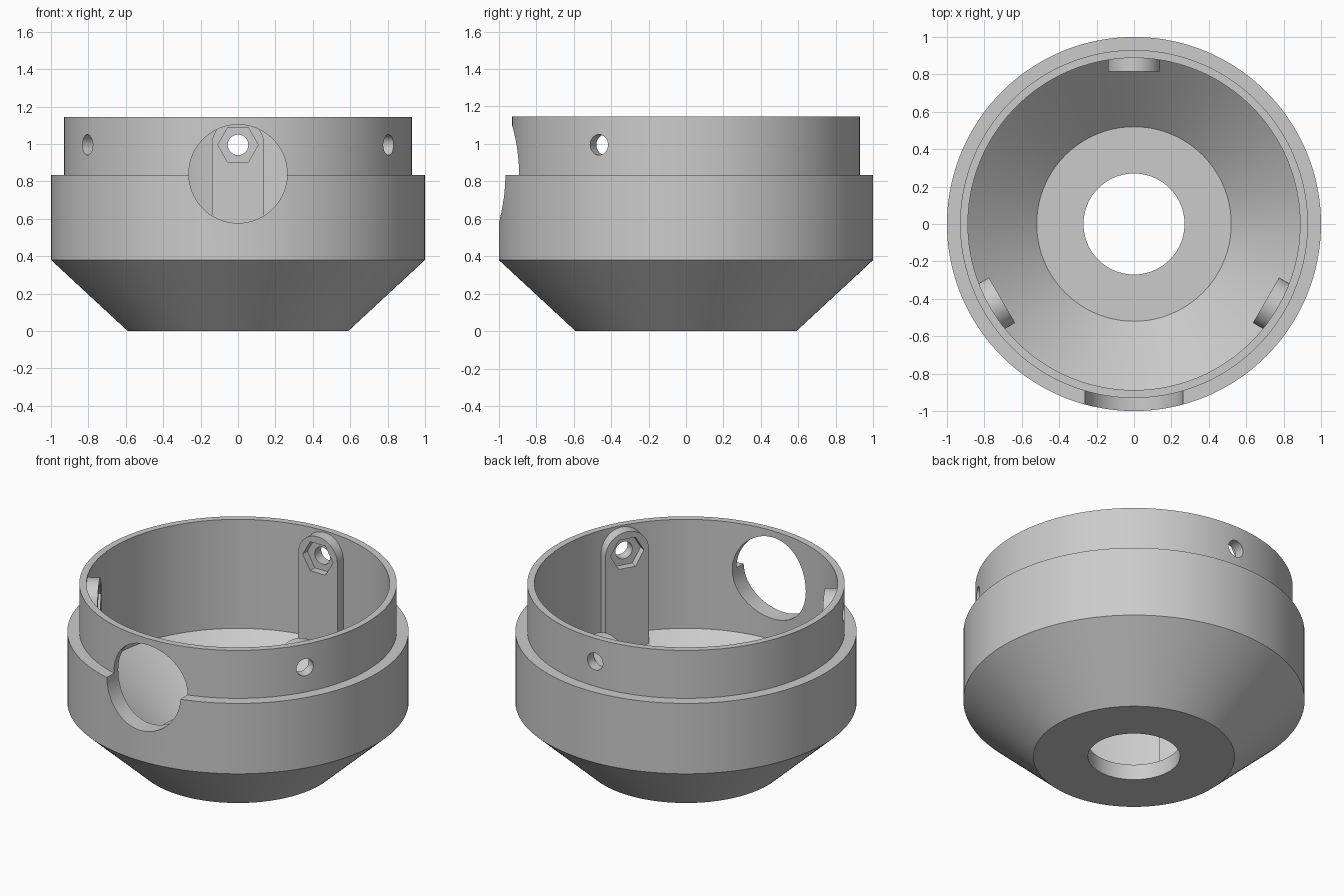
import bpy, bmesh
from math import sin, cos, pi, tau
from mathutils import Matrix

if "Cube" in bpy.data.objects:
    bpy.data.objects.remove(bpy.data.objects["Cube"])

SEGMENTS = 144
HOLE_Z = 0.995

grey = bpy.data.materials.new("light grey plastic")
grey.use_nodes = True
grey.diffuse_color = (0.6, 0.6, 0.6, 1)
grey.node_tree.nodes["Principled BSDF"].inputs["Base Color"].default_value = (0.6, 0.6, 0.6, 1)


def finish(name, bm):
    bmesh.ops.recalc_face_normals(bm, faces=bm.faces[:])
    mesh = bpy.data.meshes.new(name)
    bm.to_mesh(mesh)
    bm.free()
    mesh.materials.append(grey)
    obj = bpy.data.objects.new(name, mesh)
    bpy.context.collection.objects.link(obj)
    return obj


def lathe(name, profile):
    """Revolve a closed (radius, height) profile about z."""
    bm = bmesh.new()
    rings = [[bm.verts.new((r * cos(tau * i / SEGMENTS), r * sin(tau * i / SEGMENTS), z))
              for r, z in profile] for i in range(SEGMENTS)]
    n = len(profile)
    for i, ring in enumerate(rings):
        after = rings[(i + 1) % SEGMENTS]
        for j in range(n):
            k = (j + 1) % n
            bm.faces.new((ring[j], ring[k], after[k], after[j]))
    return finish(name, bm)


def prism(name, outline, near, far, turn=0):
    """Extrude an (x, z) outline along y, then turn it about z."""
    bm = bmesh.new()
    face = bm.faces.new([bm.verts.new((x, near, z)) for x, z in outline])
    moved = bmesh.ops.extrude_face_region(bm, geom=[face])["geom"]
    bmesh.ops.translate(bm, vec=(0, far - near, 0),
                        verts=[v for v in moved if isinstance(v, bmesh.types.BMVert)])
    bmesh.ops.transform(bm, matrix=Matrix.Rotation(turn, 4, "Z"), verts=bm.verts[:])
    return finish(name, bm)


def arc(radius, z, count, sweep=tau):
    steps = count if sweep == tau else count - 1
    return [(radius * cos(sweep * i / steps), z + radius * sin(sweep * i / steps))
            for i in range(count)]


def combine(body, tool, operation):
    tool.hide_render = True
    mod = body.modifiers.new("shape", "BOOLEAN")
    mod.operation, mod.object, mod.solver = operation, tool, "EXACT"
    bpy.context.view_layer.objects.active = body
    bpy.ops.object.modifier_apply(modifier=mod.name)
    bpy.data.objects.remove(tool)


# Hollow stepped shell with a conical base and an open floor
shell = lathe("housing_shell", [
    (0.27, 0), (0.59, 0), (1, 0.38), (1, 0.835), (0.93, 0.835), (0.93, 1.145),
    (0.888, 1.145), (0.888, 0.44), (0.52, 0.1), (0.27, 0.1)])

# Large round opening at the front
combine(shell, prism("front_opening", arc(0.263, 0.84, 96), -1.2, -0.6), "DIFFERENCE")

# Three inner bosses, each with a screw hole and a hexagonal nut pocket
boss_outline = arc(0.14, HOLE_Z, 33, pi) + [(-0.14, 0.34), (0.14, 0.34)]
for i in range(3):
    turn = tau * i / 3
    combine(shell, prism("boss", boss_outline, 0.815, 0.908, turn), "UNION")
    combine(shell, prism("nut_pocket", arc(0.108, HOLE_Z, 6), 0.7, 0.862, turn), "DIFFERENCE")
    combine(shell, prism("screw_hole", arc(0.055, HOLE_Z, 40), 0.7, 1.1, turn), "DIFFERENCE")

# Smooth round walls with crisp edges
bpy.ops.object.select_all(action="DESELECT")
shell.select_set(True)
bpy.context.view_layer.objects.active = shell
bpy.ops.object.shade_smooth_by_angle(angle=pi / 6)
